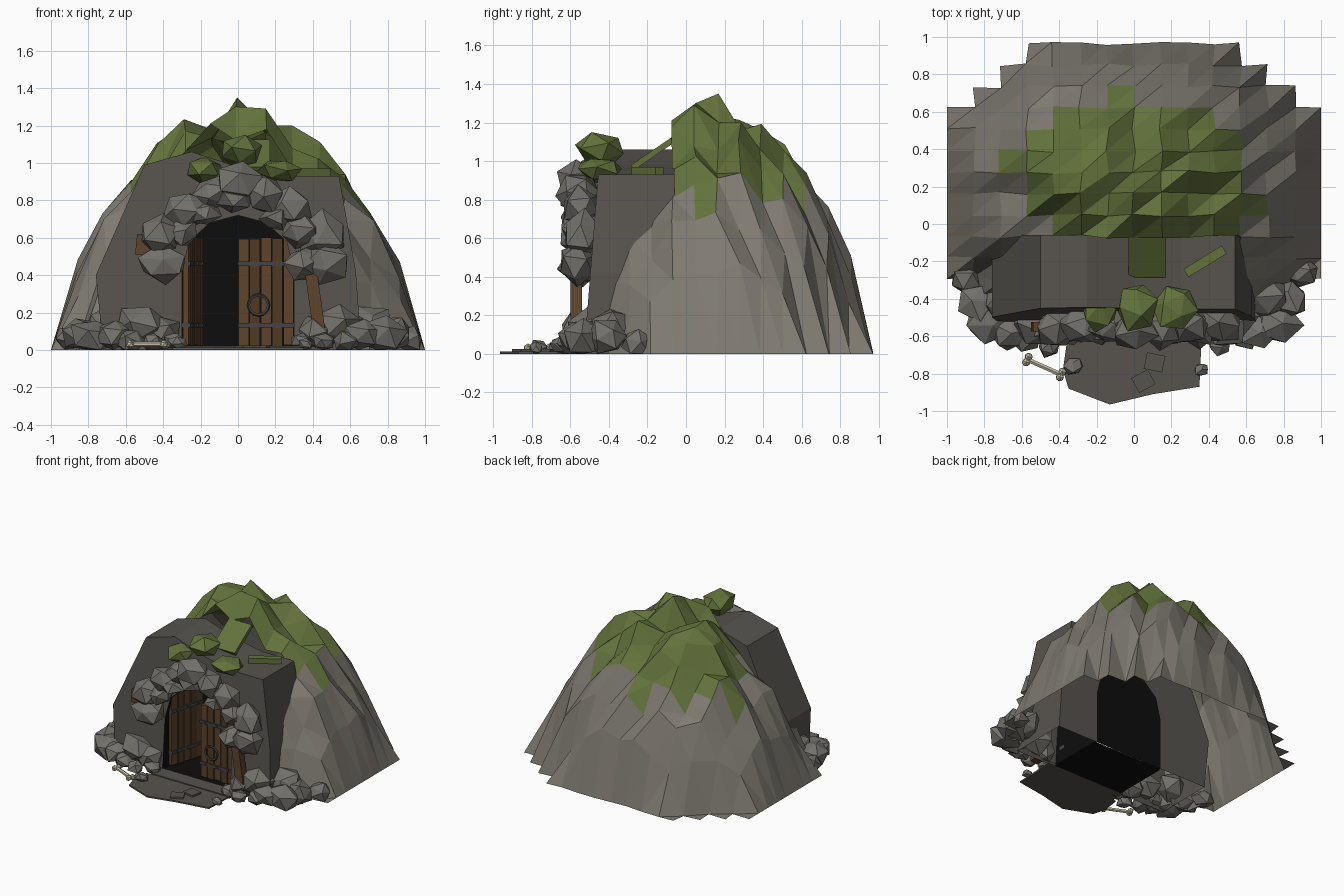
import bpy, bmesh, math, random
from mathutils import Vector, Matrix

if "Cube" in bpy.data.objects:
    bpy.data.objects.remove(bpy.data.objects["Cube"])

random.seed(11)
rnd = random.uniform


def mat(name, c):
    m = bpy.data.materials.new(name)
    m.diffuse_color = (*c, 1)
    m.use_nodes = True
    m.node_tree.nodes["Principled BSDF"].inputs["Base Color"].default_value = m.diffuse_color
    return m


STONE = mat("stone", (0.21, 0.195, 0.165))
DARK = mat("dark_stone", (0.095, 0.088, 0.077))
ROCK = mat("rock", (0.17, 0.163, 0.145))
MOSS = mat("moss", (0.125, 0.17, 0.045))
BLACK = mat("black", (0.004, 0.004, 0.004))
WOOD = mat("wood", (0.11, 0.058, 0.025))
WOOD2 = mat("wood_dark", (0.08, 0.042, 0.018))
IRON = mat("iron", (0.06, 0.06, 0.065))
BONE = mat("bone", (0.55, 0.5, 0.36))


def finish(name, bm, *mats):
    me = bpy.data.meshes.new(name)
    bm.normal_update()
    bm.to_mesh(me)
    bm.free()
    for m in mats:
        me.materials.append(m)
    ob = bpy.data.objects.new(name, me)
    bpy.context.collection.objects.link(ob)
    return ob


def add_box(bm, c, s, rot=Matrix(), mi=0):
    M = Matrix.Translation(c) @ rot @ Matrix.Diagonal((*s, 1))
    for v in bmesh.ops.create_cube(bm, size=1, matrix=M)["verts"]:
        for f in v.link_faces:
            f.material_index = mi


def rocks(name, items, m):
    """items: x, y, z, rx, ry, rz"""
    bm = bmesh.new()
    for x, y, z, a, b, c in items:
        R = Matrix.Rotation(rnd(0, 6), 3, Vector((rnd(-1, 1), rnd(-1, 1), rnd(-1, 1))))
        for v in bmesh.ops.create_icosphere(bm, subdivisions=1, radius=1)["verts"]:
            p = (R @ v.co) * rnd(0.82, 1.2)
            v.co = (x + p.x * a, y + p.y * b, max(0, z + p.z * c))
    return finish(name, bm, m)


# mound: jagged hollow height field with mossy top
def height(x, y):
    s = abs(x) ** 2.2 + abs((y - 0.17) / 0.8) ** 2.2
    return 1.3 * max(0, 1 - s ** 0.727) ** 0.65


NX, NY, DX, DY, Y0 = 14, 12, 1 / 7, 0.1145, -0.41
bm = bmesh.new()
grid = {}
for i in range(NX + 1):
    for j in range(NY + 1):
        x, y = -1 + i * DX, Y0 + j * DY
        h = height(x, y)
        z = h * rnd(0.86, 1.06) if h > 0.22 else 0
        if i == 7 and j == 5:
            z = 1.35
        jx = 0 if i in (0, NX) else rnd(-0.012, 0.012)
        grid[i, j] = bm.verts.new((x + jx, y + rnd(-0.01, 0.01), min(z, 1.35)))
for i in range(NX):
    for j in range(NY):
        q = [grid[i, j], grid[i + 1, j], grid[i + 1, j + 1], grid[i, j + 1]]
        xc, yc = -1 + (i + 0.5) * DX, Y0 + (j + 0.5) * DY
        if max(v.co.z for v in q) < 0.05 or (yc < -0.07 and abs(xc) < 0.6):
            continue
        moss = yc > -0.07 and sum(v.co.z for v in q) / 4 > 0.82 + rnd(-0.07, 0.07)
        for t in ((q[0], q[1], q[2]), (q[0], q[2], q[3])):
            bm.faces.new(t).material_index = int(moss)
bmesh.ops.delete(bm, geom=[v for v in bm.verts if not v.link_faces], context="VERTS")
finish("mound", bm, STONE, MOSS)

# front wall: thick leaning block around an arched black tunnel
outer = [(-.72, 0), (-.76, .4), (-.5, .99), (-.25, 1.06), (0, .98), (.25, .93), (.54, .93), (.63, .42), (.66, 0)]
inner = [(-.3, 0), (-.3, .42), (-.26, .58), (-.15, .68), (0, .72), (.15, .68), (.26, .58), (.3, .42), (.3, 0)]
bm = bmesh.new()
fo, fi = [[bm.verts.new((x, -0.53 + 0.08 * z, z)) for x, z in p] for p in (outer, inner)]
bo, bi = [[bm.verts.new((x, -0.06, z)) for x, z in p] for p in (outer, inner)]
for k in range(8):
    for a, b, mi in ((fi, fo, 0), (fo, bo, 0), (bo, bi, 0), (bi, fi, 1)):
        bm.faces.new((a[k], a[k + 1], b[k + 1], b[k])).material_index = mi
bm.faces.new(bi).material_index = 1
finish("front_wall", bm, DARK, BLACK)

# tunnel floor and threshold
bm = bmesh.new()
add_box(bm, (0, -.33, .006), (.62, .5, .012), mi=1)
add_box(bm, (.02, -.58, .01), (.7, .12, .02))
finish("threshold", bm, DARK, BLACK)

# path slab with two flagstones
bm = bmesh.new()
path = [(-.36, -.64), (-.38, -.78), (-.35, -.88), (-.13, -.965), (.1, -.91), (.35, -.87), (.36, -.64)]
f = bm.faces.new([bm.verts.new((x, y, 0)) for x, y in path])
g = bmesh.ops.extrude_face_region(bm, geom=[f])["geom"]
bmesh.ops.translate(bm, verts=[v for v in g if isinstance(v, bmesh.types.BMVert)], vec=(0, 0, .012))
bmesh.ops.recalc_face_normals(bm, faces=bm.faces)
for x, y, a in ((.11, -.74, -.2), (.05, -.84, .5)):
    add_box(bm, (x, y, .017), (.1, .09, .016), Matrix.Rotation(a, 4, "Z"))
finish("path", bm, DARK)


# plank doors: hinge at origin, leaf extends along +x, then placed
def door(name, hinge, angle):
    bm = bmesh.new()
    for k in range(5):
        add_box(bm, (.03 + k * .06, 0, .3 + rnd(-.006, .006)), (.056, .03 + .006 * (k % 2), .575), mi=k % 2)
    for z in (.12, .45):
        add_box(bm, (.15, 0, z), (.3, .052, .024), mi=2)
        for k in range(3):
            for s in (-1, 1):
                add_box(bm, (.05 + k * .1, s * .028, z), (.014, .01, .014), mi=2)
    ob = finish(name, bm, WOOD, WOOD2, IRON)
    ob.matrix_world = Matrix.Translation(hinge) @ Matrix.Rotation(angle, 4, "Z")


door("right_door", (.3, -.46, .012), math.pi)
door("left_door", (-.28, -.46, .012), math.radians(75))

# ring handle
bpy.ops.mesh.primitive_torus_add(location=(.11, -.495, .24), rotation=(math.pi / 2, 0, 0),
                                 major_radius=.053, minor_radius=.009, major_segments=12, minor_segments=5)
bpy.context.object.name = "ring_handle"
bpy.context.object.data.materials.append(IRON)

# timber brace and broken beam end beside the arch
bm = bmesh.new()
add_box(bm, (.415, -.57, .24), (.065, .06, .46), Matrix.Rotation(-.14, 4, "Y"))
add_box(bm, (-.5, -.55, .56), (.09, .05, .11), Matrix.Rotation(.1, 4, "Y"))
finish("timber_brace", bm, WOOD)

# arch rocks
arch = [(-.4, .46, .15, .1), (-.42, .61, .12, .11), (-.27, .75, .13, .11), (-.14, .84, .11, .09),
        (0, .9, .13, .11), (.14, .83, .1, .1), (.27, .76, .13, .1), (.33, .64, .12, .1),
        (.46, .61, .13, .13), (.47, .47, .13, .11), (.35, .46, .12, .1), (-.02, .8, .11, .07),
        (-.3, .63, .1, .08), (.2, .7, .09, .07), (-.19, .73, .1, .07)]
rocks("arch_rocks", [(x, -.55 + rnd(-.015, .015), z, w, .105, h) for x, z, w, h in arch], ROCK)

# rubble at the foot of the wall, both sides
base = [(.9, -.27, .06, .085), (.83, -.42, .09, .11), (.77, -.52, .07, .11), (.66, -.56, .08, .1),
        (.52, -.51, .13, .14), (.41, -.55, .09, .1), (.58, -.61, .045, .075), (.7, -.4, .13, .12),
        (.46, -.63, .04, .06), (.34, -.61, .04, .06)]
for side, s in (("left", -1), ("right", 1)):
    rocks(side + "_rubble", [(s * x, y + rnd(-.02, .02), z, r * rnd(.95, 1.2), r, r * rnd(.8, 1))
                             for x, y, z, r in base], ROCK)
rocks("loose_stones", [(-.32, -.76, .035, .055, .05, .04), (.36, -.78, .03, .045, .04, .035)], ROCK)

# moss clumps over the arch, and the tongue of moss running down from the mound
rocks("moss_clumps", [(.01, -.44, 1.06, .12, .14, .09), (-.18, -.45, .96, .11, .12, .07),
                      (.22, -.45, .96, .13, .13, .07)], MOSS)
bm = bmesh.new()
add_box(bm, (.07, -.17, 1.04), (.2, .26, .03), Matrix.Rotation(.6, 4, "X"))
add_box(bm, (.38, -.2, .95), (.24, .05, .04), Matrix.Rotation(.55, 4, "Z"))
finish("moss_tongue", bm, MOSS)

# bone
bm = bmesh.new()
a, b = Vector((-.57, -.725, .03)), Vector((-.39, -.805, .03))
R = (b - a).to_track_quat("Z", "Y").to_matrix().to_4x4()
bmesh.ops.create_cone(bm, cap_ends=True, segments=6, radius1=.014, radius2=.014, depth=(b - a).length,
                      matrix=Matrix.Translation((a + b) / 2) @ R)
side = (b - a).cross(Vector((0, 0, 1))).normalized() * .016
for e in (a, b):
    for s in (-1, 1):
        bmesh.ops.create_icosphere(bm, subdivisions=1, radius=.024, matrix=Matrix.Translation(e + side * s))
finish("bone", bm, BONE)
